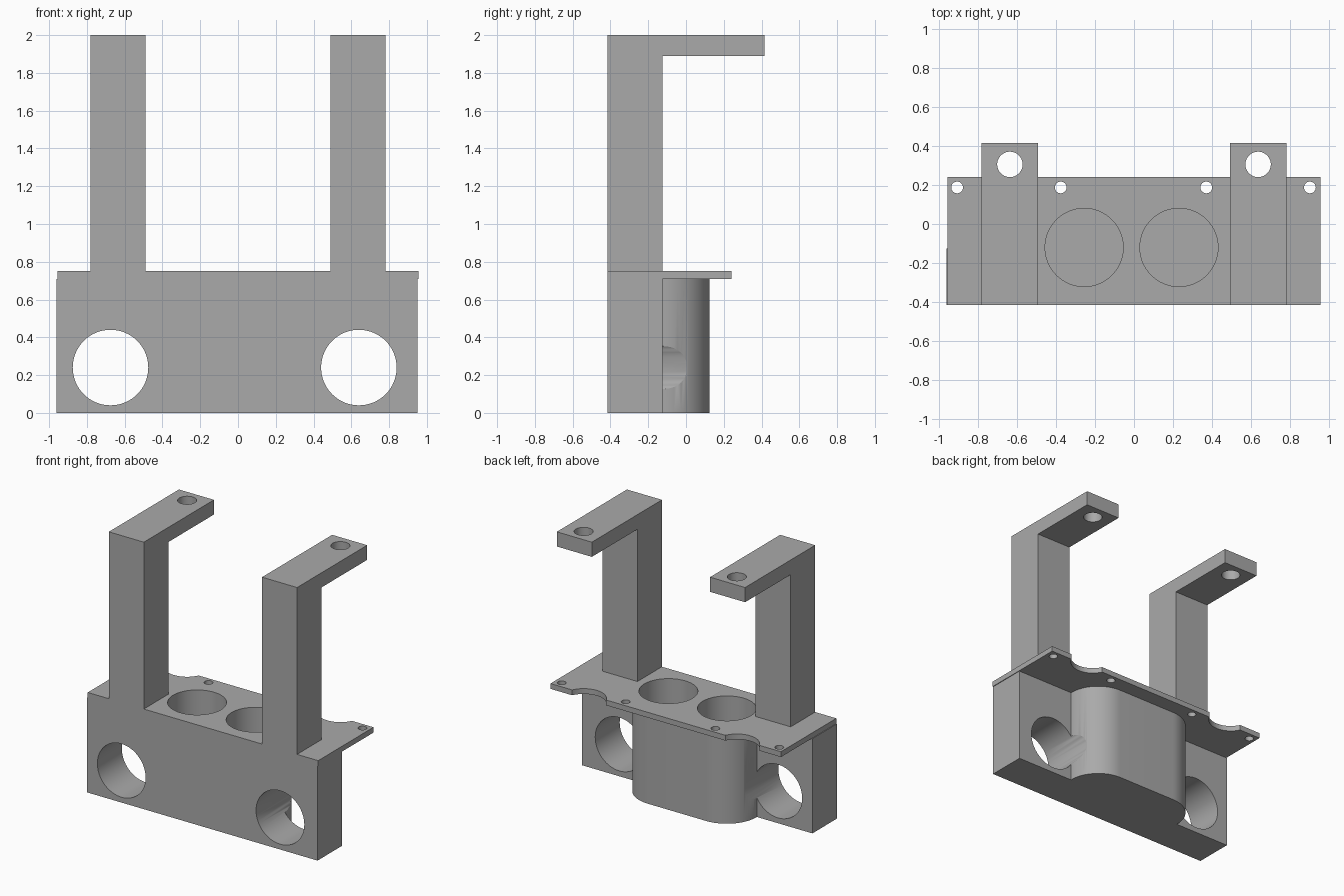
import bpy
import bmesh
from math import cos, sin, radians
from mathutils import Matrix, Vector

cube = bpy.data.objects.get("Cube")
if cube:
    bpy.data.objects.remove(cube, do_unlink=True)

grey = bpy.data.materials.new("plain_grey")
grey.use_nodes = True
colour = (0.4, 0.4, 0.4, 1)
grey.diffuse_color = colour
grey.node_tree.nodes["Principled BSDF"].inputs["Base Color"].default_value = colour


def add_object(name, bm):
    bmesh.ops.recalc_face_normals(bm, faces=bm.faces)
    mesh = bpy.data.meshes.new(name)
    bm.to_mesh(mesh)
    bm.free()
    obj = bpy.data.objects.new(name, mesh)
    bpy.context.collection.objects.link(obj)
    mesh.materials.append(grey)
    return obj


def prism(name, outline, travel):
    """Extrude a closed 3D outline along a vector."""
    bm = bmesh.new()
    face = bm.faces.new([bm.verts.new(p) for p in outline])
    new = bmesh.ops.extrude_face_region(bm, geom=[face])["geom"]
    verts = [v for v in new if isinstance(v, bmesh.types.BMVert)]
    bmesh.ops.translate(bm, verts=verts, vec=Vector(travel))
    return add_object(name, bm)


def cylinder(centre, radius, length, axis="Z"):
    bm = bmesh.new()
    turn = Matrix.Rotation(radians(90), 4, "X") if axis == "Y" else Matrix()
    bmesh.ops.create_cone(bm, cap_ends=True, segments=64, radius1=radius, radius2=radius,
                          depth=length, matrix=Matrix.Translation(centre) @ turn)
    return add_object("hole_cutter", bm)


def drill(obj, cutters):
    """Cut the holes, then keep sharp edges and smooth the round walls."""
    bpy.ops.object.select_all(action="DESELECT")
    obj.select_set(True)
    bpy.context.view_layer.objects.active = obj
    for cutter in cutters:
        cutter.hide_render = True
        mod = obj.modifiers.new("hole", "BOOLEAN")
        mod.operation, mod.solver, mod.object = "DIFFERENCE", "EXACT", cutter
        bpy.ops.object.modifier_apply(modifier=mod.name)
        bpy.data.objects.remove(cutter, do_unlink=True)
    bpy.ops.object.shade_smooth_by_angle(angle=radians(30))


def arc(x, y, radius, start, end, steps=20):
    angles = [radians(start + (end - start) * i / steps) for i in range(steps + 1)]
    return [(x + radius * cos(a), y + radius * sin(a), 0) for a in angles]


FRONT, MID, TOP = -0.415, -0.125, 0.75
PLATE = 0.71
pockets = [(-0.255, -0.12), (0.23, -0.12)]

# Body: block with a rounded boss behind the two pockets
outline = [(-0.96, FRONT, 0), (0.95, FRONT, 0), (0.95, MID, 0), (0.475, MID, 0)]
outline += arc(*pockets[1], 0.245, 0, 90) + arc(*pockets[0], 0.245, 90, 180)
outline += [(-0.5, MID, 0), (-0.96, MID, 0)]
body = prism("body", outline, (0, 0, PLATE))
drill(body, [cylinder((x, 0, 0.24), 0.2, 2, "Y") for x in (-0.675, 0.64)]
      + [cylinder((x, y, 0.54), 0.2, 1) for x, y in pockets])

# Top plate: pockets, screw holes and rear notches
plate = prism("top_plate", [(-0.955, FRONT, PLATE), (0.955, FRONT, PLATE),
                            (0.955, 0.24, PLATE), (-0.955, 0.24, PLATE)], (0, 0, TOP - PLATE))
drill(plate, [cylinder((x, y, TOP), 0.2, 1) for x, y in pockets]
      + [cylinder((x, 0.187, TOP), 0.03, 1) for x in (-0.905, -0.375, 0.37, 0.9)]
      + [cylinder((x, 0.305, TOP), 0.155, 1) for x in (-0.635, 0.635)])

# Two upright brackets with drilled arms
for side, x in (("right", -0.78), ("left", 0.49)):
    profile = [(FRONT, TOP), (MID, TOP), (MID, 1.89), (0.415, 1.89), (0.415, 2), (FRONT, 2)]
    bracket = prism(side + "_bracket", [(x, y, z) for y, z in profile], (0.29, 0, 0))
    drill(bracket, [cylinder((x + 0.145, 0.305, 2), 0.065, 1)])
